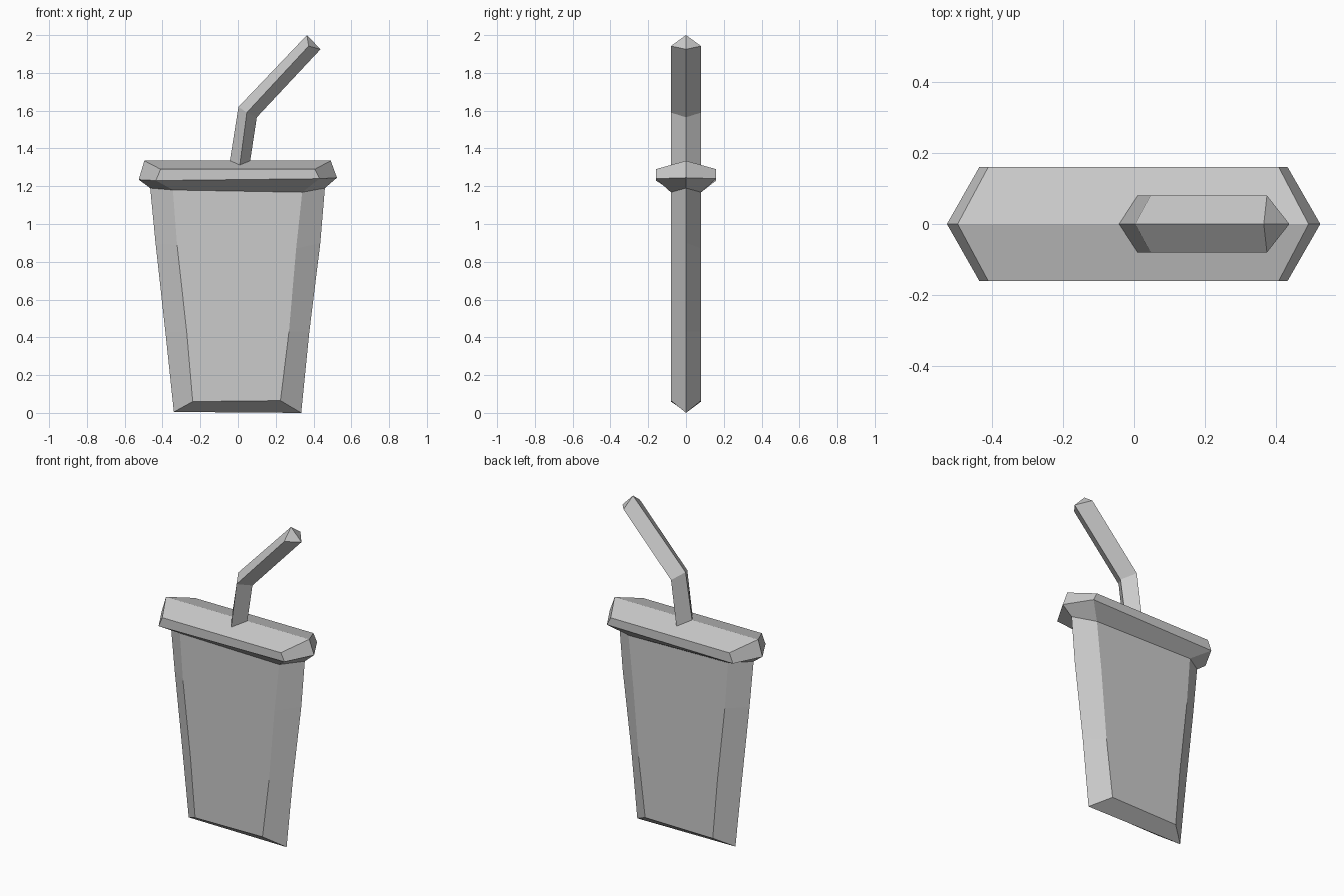
import bpy, bmesh

if "Cube" in bpy.data.objects:
    bpy.data.objects.remove(bpy.data.objects["Cube"])


def loft(name, rings, cap_bottom=False, cap_top=False):
    """Skin symmetric rings. Each ring runs left tip -> front points -> right tip
    as (x, depth, z); the back half is mirrored in y. Caps fold along y = 0."""
    bm = bmesh.new()
    loops = []
    for half in rings:
        back = [(x, -y, z) for x, y, z in half[-2:0:-1]]
        loops.append([bm.verts.new(p) for p in list(half) + back])
    n = len(loops[0])
    for a, b in zip(loops, loops[1:]):
        for i in range(n):
            j = (i + 1) % n
            bm.faces.new((a[i], a[j], b[j], b[i]))
    right = len(rings[0]) - 1
    for use, loop in ((cap_bottom, loops[0]), (cap_top, loops[-1])):
        if use:
            bm.faces.new(loop[:right + 1])
            bm.faces.new(loop[right:] + loop[:1])
    bmesh.ops.recalc_face_normals(bm, faces=bm.faces)
    mesh = bpy.data.meshes.new(name)
    bm.to_mesh(mesh)
    bm.free()
    obj = bpy.data.objects.new(name, mesh)
    bpy.context.collection.objects.link(obj)
    return obj


def hexagon(tip_l, tip_r, depth, in_l, in_r):
    """Half of a six-sided ring: tips on y = 0, two front corners at -depth."""
    return [(tip_l[0], 0, tip_l[1]), (in_l[0], -depth, in_l[1]),
            (in_r[0], -depth, in_r[1]), (tip_r[0], 0, tip_r[1])]


# Tapered cup body
rim = hexagon((-0.465, 1.19), (0.46, 1.19), 0.08, (-0.345, 1.18), (0.34, 1.168))
loft("cup_body", [
    hexagon((-0.34, 0.005), (0.335, 0.0), 0.08, (-0.24, 0.06), (0.225, 0.065)),
    hexagon((-0.385, 0.43), (0.378, 0.43), 0.08, (-0.272, 0.43), (0.27, 0.43)),
    hexagon((-0.437, 0.9), (0.436, 0.9), 0.08, (-0.323, 0.89), (0.308, 0.87)),
    rim,
], cap_bottom=True)

# Flared lid with a ridged top
loft("lid", [
    rim,
    hexagon((-0.526, 1.235), (0.524, 1.245), 0.16, (-0.435, 1.23), (0.432, 1.24)),
    hexagon((-0.496, 1.335), (0.491, 1.335), 0.16, (-0.41, 1.29), (0.407, 1.29)),
], cap_top=True)

# Bent four-sided straw
loft("straw", [
    [(-0.042, 0, 1.335), (0.01, -0.08, 1.312), (0.065, 0, 1.335)],
    [(0.003, 0, 1.62), (0.047, -0.08, 1.59), (0.10, 0, 1.565)],
    [(0.365, 0, 2.0), (0.374, -0.08, 1.942), (0.437, 0, 1.925)],
], cap_top=True)
